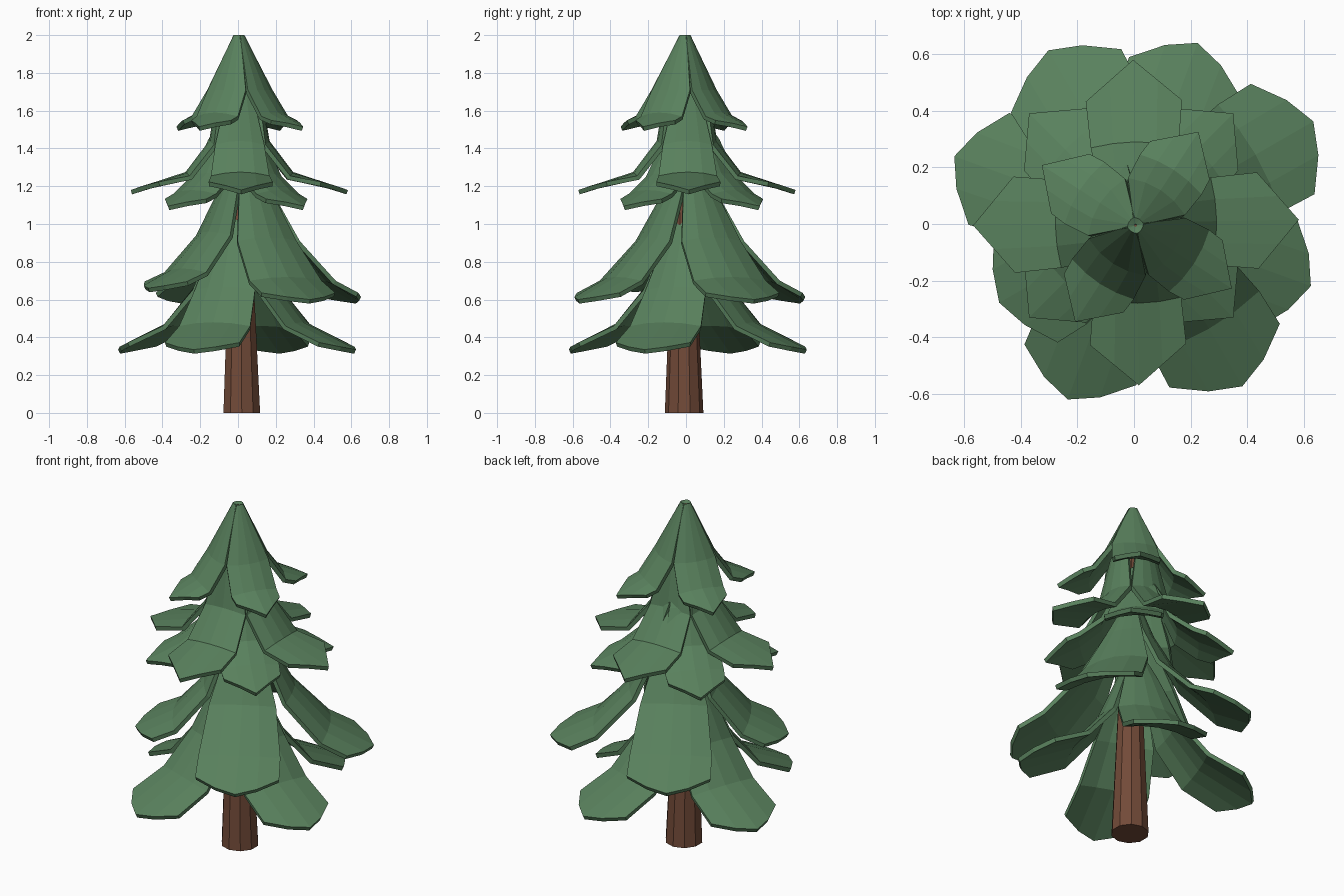
import bpy, bmesh
from math import radians, cos, sin

if "Cube" in bpy.data.objects:
    bpy.data.objects.remove(bpy.data.objects["Cube"])


def material(name, rgb):
    m = bpy.data.materials.new(name)
    m.diffuse_color = (*rgb, 1)
    m.use_nodes = True
    m.node_tree.nodes["Principled BSDF"].inputs["Base Color"].default_value = m.diffuse_color
    return m


GREEN = material("needles", (0.10, 0.22, 0.11))
BROWN = material("bark", (0.17, 0.07, 0.04))


def add_object(name, bm, mat):
    me = bpy.data.meshes.new(name)
    bm.to_mesh(me)
    bm.free()
    me.materials.append(mat)
    ob = bpy.data.objects.new(name, me)
    bpy.context.collection.objects.link(ob)
    return ob


def bough(bm, centre, angle, rows, tip_back, curve, scale, lift):
    """One drooping folded leaf; rows are (radius, z, half width) from top to tip."""
    c, s = cos(radians(angle)), sin(radians(angle))
    grid = []
    for i, (r, z, w) in enumerate(rows):
        last = i == len(rows) - 1
        line = []
        for t in (-1, -0.5, 0, 0.5, 1):
            if last:    # pointed or rounded tip
                back = tip_back * abs(t) ** curve
                zz = z + 0.38 * back - 0.012 * t * t
            else:       # wrapped around the cone
                back = 0.3 * w * t * t * (1 - i / len(rows))
                zz = z - 0.02 * t * t * (i > 1)
            x, y = (r - back) * (scale if i > 1 else 1), w * t
            cx, cy = (centre[0], centre[1]) if i else (centre[0] * 0.5, centre[1] * 0.5)
            line.append(bm.verts.new((cx + x * c - y * s, cy + x * s + y * c,
                                      zz + lift * (i / (len(rows) - 1)))))
        grid.append(line)
    for a, b in zip(grid, grid[1:]):
        for j in range(4):
            bm.faces.new((a[j], b[j], b[j + 1], a[j + 1]))


def tier(name, centre, start, rows, tip_back, curve, short=None):
    bm = bmesh.new()
    for k in range(4):
        is_short = k == short
        bough(bm, centre, start + 90 * k, rows, tip_back, curve,
              0.87 if is_short else 1, 0.06 if is_short else 0)
    ob = add_object(name, bm, GREEN)
    mod = ob.modifiers.new("thickness", "SOLIDIFY")
    mod.thickness = 0.024
    mod.offset = -1


# trunk: tapered, leaning slightly to the tip
bm = bmesh.new()
bmesh.ops.create_cone(bm, cap_ends=True, segments=10, radius1=0.102, radius2=0.016, depth=1.99)
for v in bm.verts:
    v.co.z += 0.995
    f = v.co.z / 1.99
    v.co.x += 0.02 - 0.015 * f
    v.co.y -= 0.01 + 0.008 * f
add_object("trunk", bm, BROWN)

# bough tiers, bottom to top
tier("bottom_boughs", (-0.005, 0.01), 70,
     [(0.04, 1.1, 0.03), (0.11, 0.93, 0.09), (0.22, 0.67, 0.17), (0.37, 0.48, 0.20), (0.67, 0.335, 0.21)],
     0.13, 1.5)
tier("lower_boughs", (0.04, 0.02), 30,
     [(0.04, 1.4, 0.03), (0.13, 1.17, 0.10), (0.26, 0.93, 0.18), (0.45, 0.72, 0.22), (0.685, 0.60, 0.225)],
     0.125, 1.5, short=2)
tier("middle_boughs", (-0.01, 0.03), 45,
     [(0.04, 1.62, 0.03), (0.13, 1.45, 0.10), (0.22, 1.27, 0.15), (0.33, 1.18, 0.16), (0.51, 1.095, 0.155)],
     0.13, 1)
tier("upper_boughs", (0.007, 0.005), 1,
     [(0.03, 1.85, 0.02), (0.12, 1.68, 0.07), (0.16, 1.44, 0.13), (0.285, 1.275, 0.155), (0.575, 1.18, 0.17)],
     0.145, 1)
tier("crown_boughs", (0.01, -0.01), 57,
     [(0.026, 2.0, 0.022), (0.155, 1.71, 0.12), (0.24, 1.59, 0.13), (0.40, 1.515, 0.125)],
     0.12, 1)
